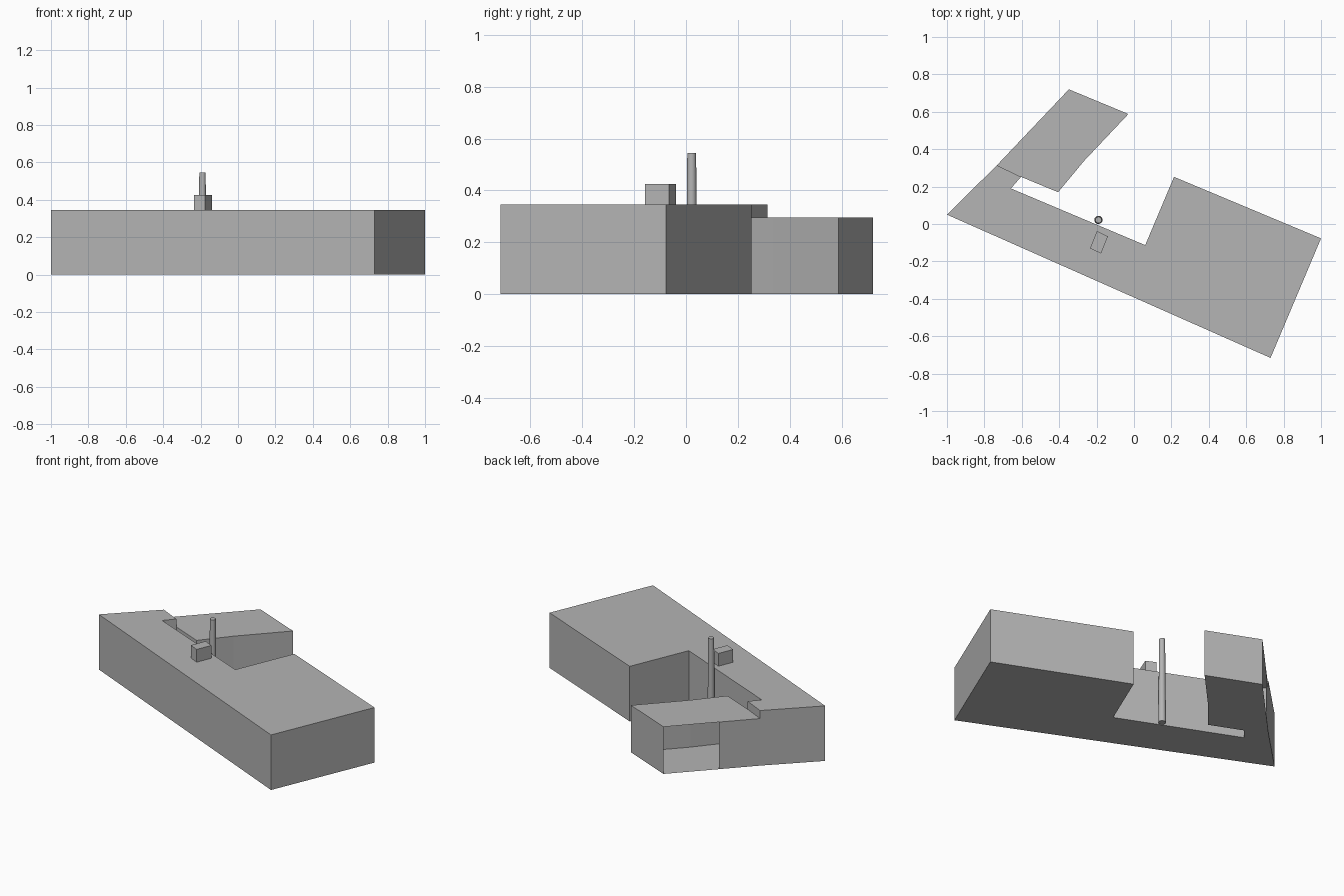
import bpy
import bmesh
from math import cos, sin, tau

cube = bpy.data.objects.get("Cube")
if cube:
    bpy.data.objects.remove(cube, do_unlink=True)

# Single plain grey for the whole massing model
grey = bpy.data.materials.new("plain_grey")
grey.use_nodes = True
colour = (0.46, 0.46, 0.46, 1)
grey.diffuse_color = colour
shader = next(n for n in grey.node_tree.nodes if n.type == 'BSDF_PRINCIPLED')
shader.inputs["Base Color"].default_value = colour
shader.inputs["Roughness"].default_value = 0.8


def prism(name, outline, bottom, top, open_walls=(), top_outline=None):
    """Extrude a counter-clockwise outline; listed wall numbers stay open."""
    bm = bmesh.new()
    low = [bm.verts.new((x, y, bottom)) for x, y in outline]
    high = [bm.verts.new((x, y, top)) for x, y in top_outline or outline]
    bm.faces.new(low[::-1])
    bm.faces.new(high)
    n = len(low)
    for i in range(n):
        if i not in open_walls:
            j = (i + 1) % n
            bm.faces.new((low[i], low[j], high[j], high[i]))
    mesh = bpy.data.meshes.new(name)
    bm.to_mesh(mesh)
    bm.free()
    mesh.materials.append(grey)
    obj = bpy.data.objects.new(name, mesh)
    bpy.context.collection.objects.link(obj)
    return obj


def circle(x, y, radius, sides=16):
    return [(x + radius * cos(tau * i / sides), y + radius * sin(tau * i / sides))
            for i in range(sides)]


# Corners shared by the two building volumes
junction_outer = (-0.733, 0.314)
junction_inner = (-0.604, 0.252)

# Long main block with its wide end and courtyard recess
prism("main_building",
      [(-1, 0.05), (0.73, -0.716), (1, -0.077), (0.214, 0.252),
       (0.06, -0.113), (-0.658, 0.19), junction_inner, junction_outer],
      0, 0.345)

# Lower rear wing: hollow, with part of the outer wall open
prism("rear_wing",
      [junction_outer, junction_inner, (-0.406, 0.17), (-0.267, 0.337),
       (-0.03, 0.588), (-0.348, 0.72), (-0.57, 0.486)],
      0, 0.295, open_walls=(0, 5))

# Small rooftop housing
prism("roof_housing",
      [(-0.235, -0.13), (-0.176, -0.158), (-0.139, -0.066), (-0.198, -0.038)],
      0.345, 0.425)

# Slightly tapered chimney standing on the ground in the courtyard
chimney = prism("chimney", circle(-0.19, 0.022, 0.022), 0, 0.545,
                top_outline=circle(-0.19, 0.022, 0.017))
bpy.context.view_layer.objects.active = chimney
chimney.select_set(True)
bpy.ops.object.shade_smooth_by_angle()
